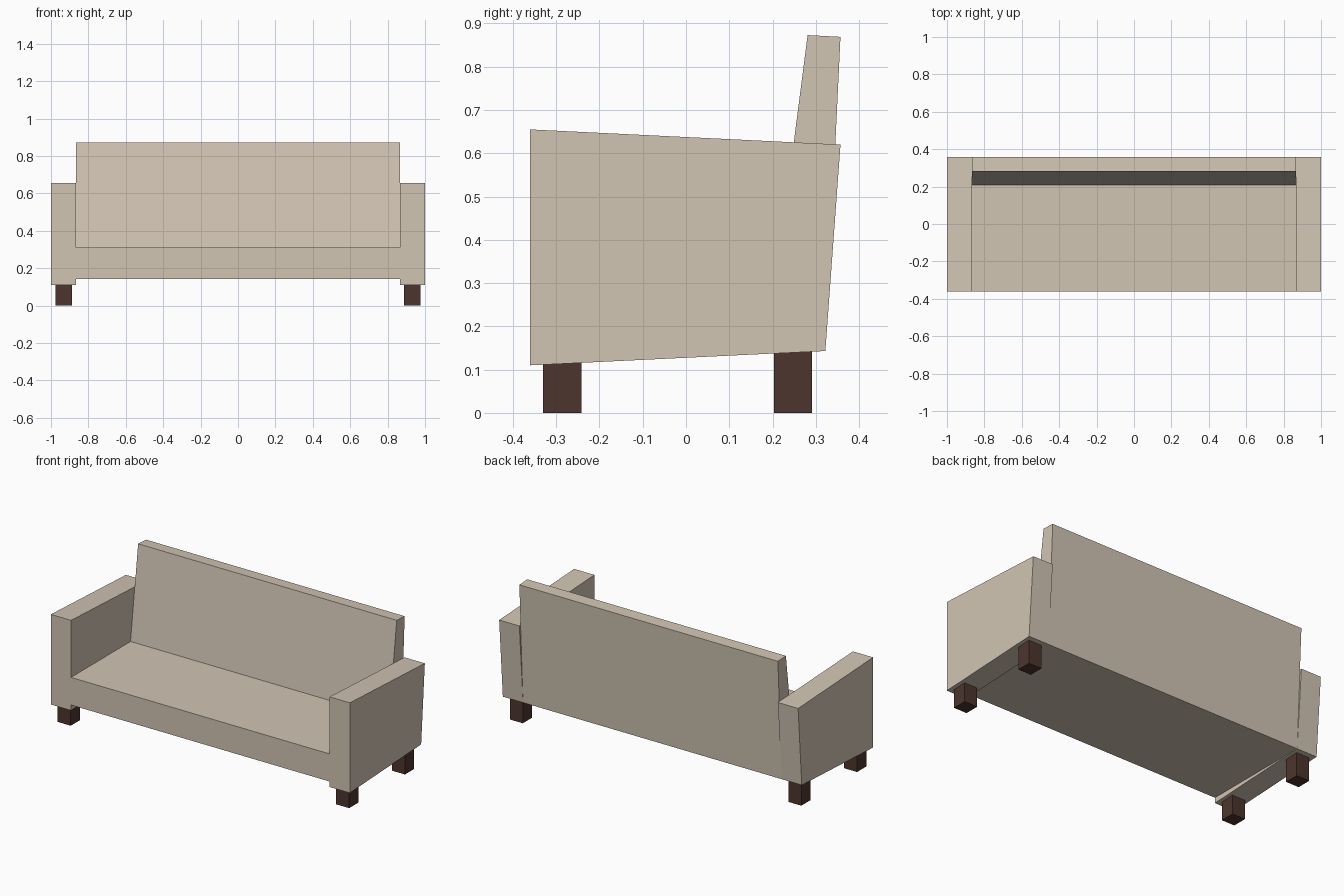
import bpy

if "Cube" in bpy.data.objects:
    bpy.data.objects.remove(bpy.data.objects["Cube"])


def material(name, rgb):
    m = bpy.data.materials.new(name)
    m.diffuse_color = (*rgb, 1.0)
    m.use_nodes = True
    m.node_tree.nodes["Principled BSDF"].inputs["Base Color"].default_value = m.diffuse_color
    return m


fabric = material("beige fabric", (0.64, 0.56, 0.455))
wood = material("dark brown wood", (0.074, 0.036, 0.027))


def extrude_profile(name, profile, x0, x1, mat):
    """Solid made by sweeping a (y, z) outline, anticlockwise seen from +x, from x0 to x1."""
    n = len(profile)
    verts = [(x, y, z) for x in (x0, x1) for y, z in profile]
    faces = [tuple(reversed(range(n))), tuple(range(n, 2 * n))]
    faces += [(i, (i + 1) % n, n + (i + 1) % n, n + i) for i in range(n)]
    mesh = bpy.data.meshes.new(name)
    mesh.from_pydata(verts, [], faces)
    mesh.materials.append(mat)
    obj = bpy.data.objects.new(name, mesh)
    bpy.context.collection.objects.link(obj)
    return obj


def mirror_x(obj):
    obj.modifiers.new("mirror", 'MIRROR').use_axis[0] = True


INNER = 0.865  # inside face of the arms

# Seat: flat slab between the arms
extrude_profile("seat", [(-0.36, 0.143), (0.2, 0.143), (0.21, 0.31), (-0.36, 0.31)],
                -INNER, INNER, fabric)

# Backrest: leaning panel that tapers towards the top
extrude_profile("backrest", [(0.187, 0.143), (0.322, 0.143), (0.357, 0.869), (0.281, 0.873)],
                -INNER, INNER, fabric)

# Arms: tapered side panels
mirror_x(extrude_profile("arms", [(-0.36, 0.11), (0.322, 0.143), (0.357, 0.62), (-0.36, 0.655)],
                         INNER, 1.0, fabric))

# Legs: square blocks under the arms, tops following the sloping arm bottom
for name, y0, y1, top in (("front_legs", -0.33, -0.242, 0.117), ("rear_legs", 0.203, 0.291, 0.143)):
    mirror_x(extrude_profile(name, [(y0, 0), (y1, 0), (y1, top), (y0, top)], 0.888, 0.975, wood))
